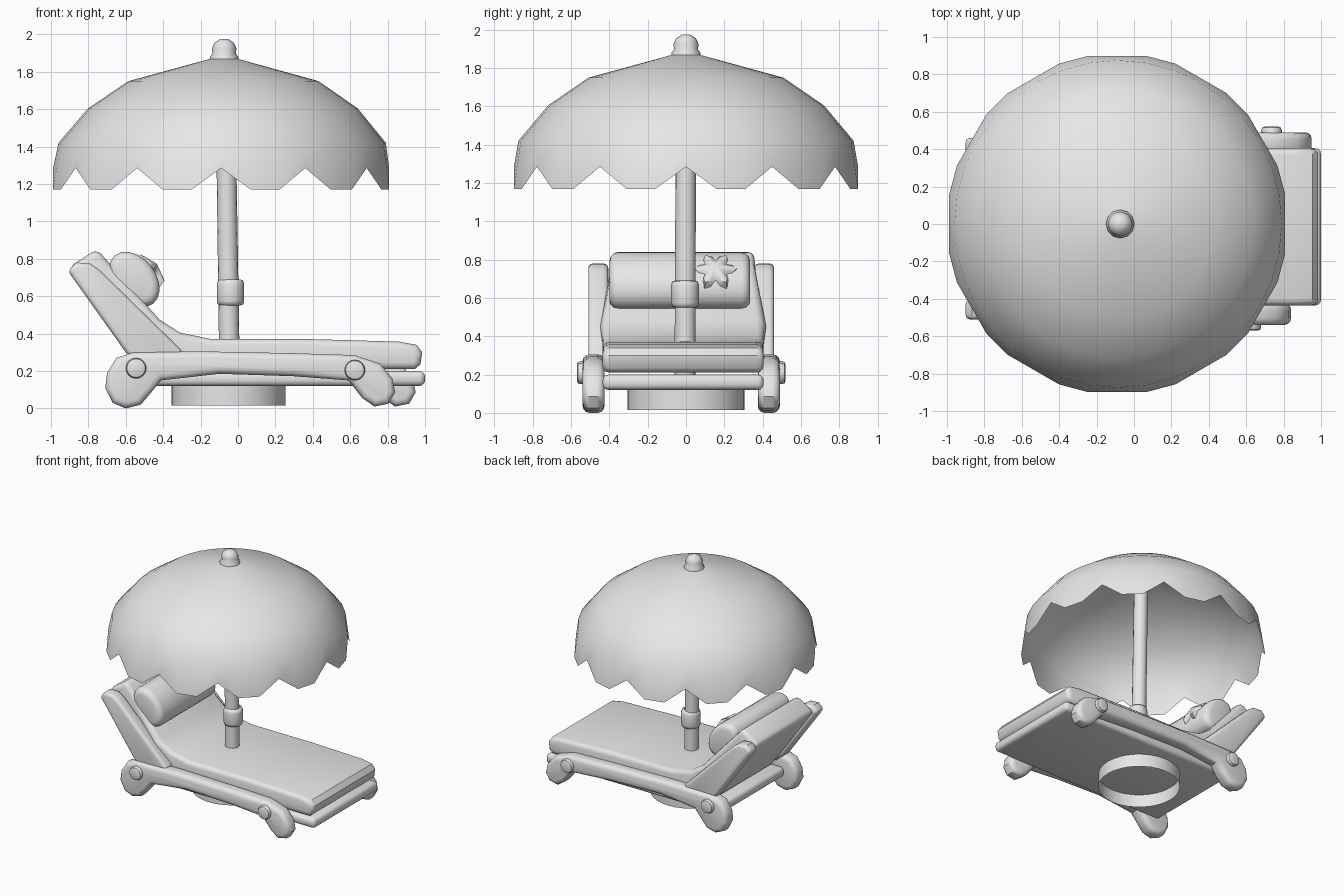
import bpy, bmesh, math
from mathutils import Vector, Matrix

if "Cube" in bpy.data.objects:
    bpy.data.objects.remove(bpy.data.objects["Cube"])

gray = bpy.data.materials.new("plain_gray")
gray.use_nodes = True
gray.diffuse_color = (0.8, 0.8, 0.8, 1)
gray.node_tree.nodes["Principled BSDF"].inputs["Base Color"].default_value = (0.8, 0.8, 0.8, 1)

MID = -0.025  # middle of the lounger across its width


def finish(name, bm, angle=40):
    bmesh.ops.recalc_face_normals(bm, faces=bm.faces)
    mesh = bpy.data.meshes.new(name)
    bm.to_mesh(mesh)
    bm.free()
    mesh.materials.append(gray)
    mesh.shade_smooth()
    mesh.set_sharp_from_angle(angle=math.radians(angle))
    obj = bpy.data.objects.new(name, mesh)
    bpy.context.collection.objects.link(obj)
    return obj


def soften(bm, width, segments=3, limit=50):
    edges = [e for e in bm.edges if e.is_manifold and e.calc_face_angle() > math.radians(limit)]
    bmesh.ops.bevel(bm, geom=edges, offset=width, segments=segments,
                    profile=0.5, affect='EDGES', clamp_overlap=False)


def slab(name, profile, y0, y1, bevel, shape=None, limit=50):
    """Extrude an x-z outline from y0 to y1 and round its edges."""
    bm = bmesh.new()
    face = bm.faces.new([bm.verts.new((x, y0, z)) for x, z in profile])
    new = bmesh.ops.extrude_face_region(bm, geom=[face])["geom"]
    bmesh.ops.translate(bm, vec=(0, y1 - y0, 0),
                        verts=[v for v in new if isinstance(v, bmesh.types.BMVert)])
    bmesh.ops.recalc_face_normals(bm, faces=bm.faces)
    if shape:
        for v in bm.verts:
            shape(v)
    soften(bm, bevel, limit=limit)
    return finish(name, bm)


def lathe(name, profile, sides, base, top=None, turn=0.0):
    """Turn an (r, z) outline about an axis that may lean from base to top."""
    bm = bmesh.new()
    z0, z1 = profile[0][1], profile[-1][1]
    top = top or base
    rings = []
    for r, z in profile:
        c = Vector(base).lerp(Vector(top), (z - z0) / (z1 - z0))
        rings.append([bm.verts.new((c.x + r * math.cos(turn + math.tau * i / sides),
                                    c.y + r * math.sin(turn + math.tau * i / sides), z))
                      for i in range(sides)])
    for a, b in zip(rings, rings[1:]):
        for i in range(sides):
            j = (i + 1) % sides
            bm.faces.new((a[i], a[j], b[j], b[i]))
    return bm, rings


# Weighted stand: an open ring under the bed
bm, _ = lathe("stand", [(0.305, 0.015), (0.305, 0.13)], 32, (-0.05, 0))
finish("stand_ring", bm)

# Pole, collar and finial
bm, rings = lathe("pole", [(0.055, 0.19), (0.052, 1.87)], 16, (-0.045, -0.005), (-0.07, 0))
finish("pole", bm)
bm, rings = lathe("collar", [(0.05, 0.55), (0.067, 0.555), (0.073, 0.575), (0.073, 0.665),
                             (0.067, 0.685), (0.05, 0.69)], 16, (-0.04, -0.005))
finish("pole_collar", bm, 60)
bm, rings = lathe("finial", [(0.076, 1.862), (0.076, 1.88), (0.062, 1.897), (0.066, 1.925),
                             (0.052, 1.955), (0.022, 1.975)], 12, (-0.074, 0))
bm.faces.new(rings[-1])
finish("finial", bm, 60)

# Canopy: twelve scallops, three columns each, notched on every third column
bm, rings = lathe("canopy", [(0.912, 1.17), (0.875, 1.42), (0.72, 1.605), (0.508, 1.75),
                             (0.07, 1.87)], 36, (-0.09, 0), (-0.075, 0))
for i, v in enumerate(rings[0]):
    if i % 3 == 0:
        v.co.z = 1.285
        v.co.xy = Vector((-0.09, 0)) + (v.co.xy - Vector((-0.09, 0))) * 0.985
bm.faces.new(rings[-1])
finish("canopy", bm, 60)

# Bed board
slab("bed_board", [(-0.6, 0.12), (1.0, 0.12), (1.0, 0.2), (-0.6, 0.2)],
     MID - 0.41, MID + 0.43, 0.03)


# Mattress with reclined back, slightly narrower toward the head
def narrow(v):
    if v.co.z > 0.5:
        v.co.y = MID + (v.co.y - MID) * 0.89


slab("mattress",
     [(-0.905, 0.755), (-0.755, 0.852), (-0.70, 0.79), (-0.42, 0.475), (-0.31, 0.405),
      (-0.15, 0.372), (0.4, 0.37), (0.86, 0.357), (0.955, 0.34), (0.985, 0.30),
      (0.975, 0.235), (0.945, 0.21), (-0.5, 0.21)],
     MID - 0.41, MID + 0.43, 0.035, narrow, 60)

# Side rails with rounded feet, back posts and wheel knobs
RAIL = [(-0.70, 0.19), (-0.65, 0.27), (-0.56, 0.30), (-0.2, 0.305), (0.3, 0.295),
        (0.62, 0.285), (0.76, 0.24), (0.825, 0.16), (0.84, 0.085), (0.805, 0.025),
        (0.73, 0.01), (0.665, 0.055), (0.59, 0.15), (0.3, 0.172), (-0.1, 0.185),
        (-0.41, 0.15), (-0.46, 0.09), (-0.52, 0.02), (-0.60, 0.0), (-0.67, 0.03),
        (-0.71, 0.11)]
POST = [(-0.91, 0.735), (-0.865, 0.78), (-0.79, 0.775), (-0.74, 0.74),
        (-0.29, 0.30), (-0.35, 0.24), (-0.53, 0.24), (-0.60, 0.30)]
for side, label, extra in ((-1, "right", 0.0), (1, "left", 0.11)):
    # the far rail reaches a little further toward the foot end
    rail = [(x + extra * min(max(x, 0) / 0.6, 1), z) for x, z in RAIL]
    y0, y1 = sorted((MID + side * 0.40, MID + side * 0.515))
    slab(label + "_rail", rail, y0, y1, 0.035, limit=70)
    y0, y1 = sorted((MID + side * 0.38, MID + side * 0.485))
    slab(label + "_back_post", POST, y0, y1, 0.025, limit=70)
    for end, x, z in (("head", -0.545, 0.215), ("foot", 0.625 + extra, 0.205)):
        bm = bmesh.new()
        bmesh.ops.create_cone(bm, cap_ends=True, segments=16, radius1=0.055, radius2=0.055,
                              depth=0.08, matrix=Matrix.Translation((x, MID + side * 0.505, z))
                              @ Matrix.Rotation(math.pi / 2, 4, 'X'))
        soften(bm, 0.018, 2)
        finish(f"{label}_{end}_knob", bm)

# Pillow: an oval roll lying along the reclined back
tilt = math.radians(-52)
oval = []
for i in range(20):
    a = math.tau * i / 20
    u, w = 0.165 * math.cos(a), 0.115 * math.sin(a)
    oval.append((-0.555 + u * math.cos(tilt) - w * math.sin(tilt),
                 0.69 + u * math.sin(tilt) + w * math.cos(tilt)))
slab("pillow", oval, -0.40, 0.335, 0.045, limit=60)

# Starfish on the pillow: domed six-armed star
bm = bmesh.new()
outer, middle = [], []
for i in range(24):
    a = math.tau * i / 24
    r = (0.118, 0.096, 0.066, 0.096)[i % 4]
    outer.append(bm.verts.new((r * math.cos(a), r * math.sin(a), -0.03)))
    middle.append(bm.verts.new((0.93 * r * math.cos(a), 0.93 * r * math.sin(a), 0.012)))
peak = bm.verts.new((0, 0, 0.042))
for i in range(24):
    j = (i + 1) % 24
    bm.faces.new((outer[i], outer[j], middle[j], middle[i]))
    bm.faces.new((middle[i], middle[j], peak))
bm.faces.new(outer[::-1])
normal = Vector((0.74, 0, 0.67))
across = Vector((0, 1, 0))
up = normal.cross(across)
frame = Matrix((across, up, normal)).transposed().to_4x4()
bm.transform(Matrix.Translation((-0.465, 0.155, 0.745)) @ frame)
finish("starfish", bm, 60)
